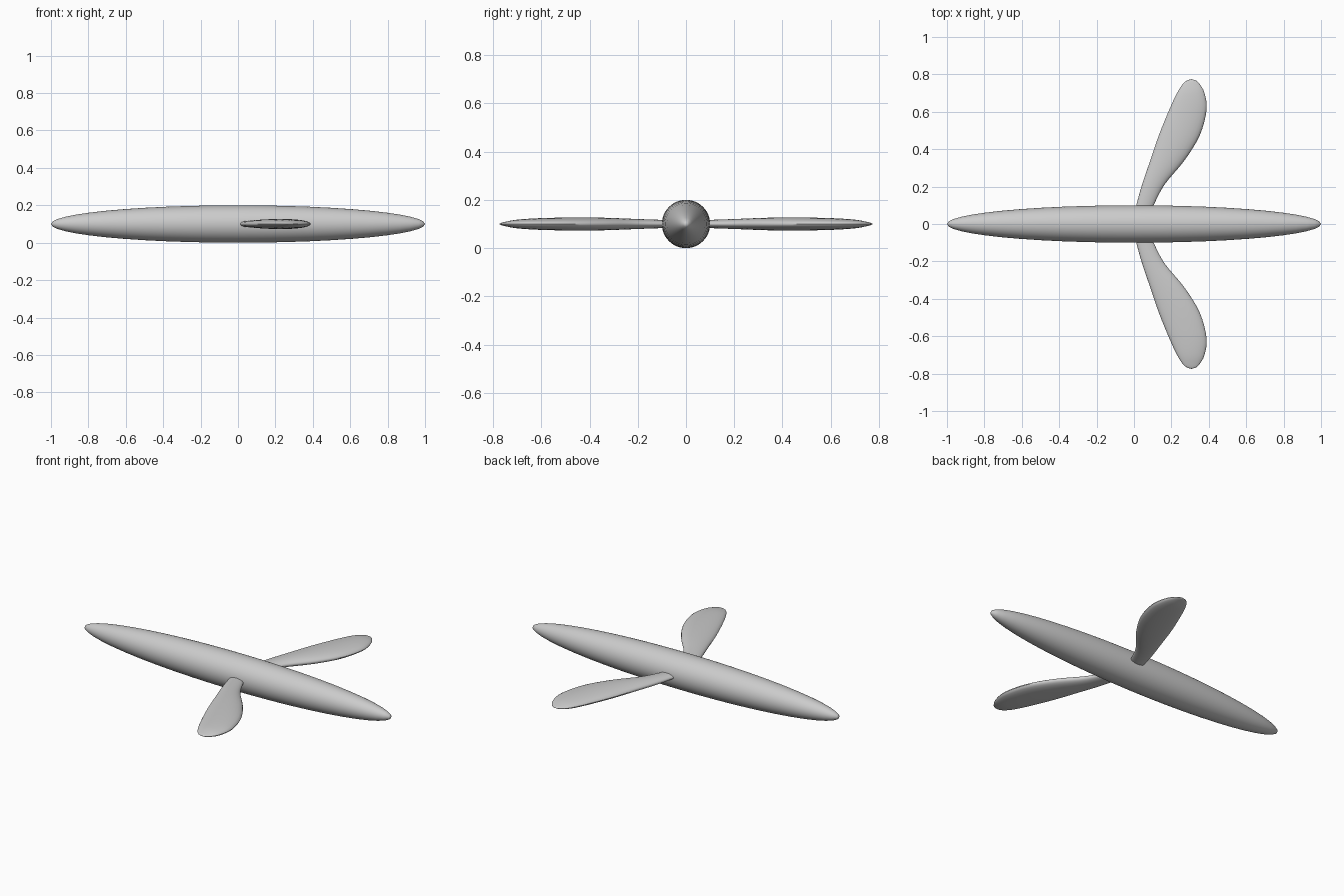
import bpy, bmesh, math
from mathutils import Vector

cube = bpy.data.objects.get("Cube")
if cube:
    bpy.data.objects.remove(cube, do_unlink=True)

gray = bpy.data.materials.new("plain gray")
gray.use_nodes = True
color = (0.6, 0.6, 0.6, 1)
gray.diffuse_color = color
gray.node_tree.nodes["Principled BSDF"].inputs["Base Color"].default_value = color

CENTER_Z = 0.1


def loft(name, rings, start_tip, end_tip):
    """Skin a list of rings; each end is closed by a fan to its tip."""
    bm = bmesh.new()
    loops = [[bm.verts.new(p) for p in ring] for ring in rings]
    n = len(loops[0])
    for a, b in zip(loops, loops[1:]):
        for i in range(n):
            j = (i + 1) % n
            bm.faces.new((a[i], a[j], b[j], b[i]))
    for loop, tip in ((loops[0], start_tip), (loops[-1], end_tip)):
        v = bm.verts.new(tip)
        for i in range(n):
            bm.faces.new((loop[i], loop[(i + 1) % n], v))
    bmesh.ops.recalc_face_normals(bm, faces=bm.faces)
    mesh = bpy.data.meshes.new(name)
    bm.to_mesh(mesh)
    bm.free()
    mesh.materials.append(gray)
    obj = bpy.data.objects.new(name, mesh)
    bpy.context.collection.objects.link(obj)
    bpy.ops.object.select_all(action="DESELECT")
    bpy.context.view_layer.objects.active = obj
    obj.select_set(True)
    bpy.ops.object.shade_smooth_by_angle(angle=math.radians(50))
    return obj


def ellipse(center, axis_a, axis_b, n):
    angles = [2 * math.pi * i / n for i in range(n)]
    return [center + axis_a * math.cos(t) + axis_b * math.sin(t) for t in angles]


# Slender spindle body along x
BANDS = 24
body_rings = []
for k in range(1, BANDS):
    t = math.pi * k / BANDS
    r = 0.1 * math.sin(t)
    body_rings.append(ellipse(Vector((-math.cos(t), 0, CENTER_Z)),
                              Vector((0, r, 0)), Vector((0, 0, r)), 48))
loft("body", body_rings, (-1, 0, CENTER_Z), (1, 0, CENTER_Z))

# Paddle fin stations: y, rear edge x, front edge x, half thickness
STATIONS = [
    (0.05, 0.00, 0.085, 0.015),
    (0.10, 0.012, 0.105, 0.017),
    (0.21, 0.043, 0.163, 0.021),
    (0.34, 0.087, 0.270, 0.026),
    (0.475, 0.133, 0.352, 0.027),
    (0.61, 0.188, 0.388, 0.024),
    (0.70, 0.230, 0.377, 0.018),
    (0.75, 0.262, 0.350, 0.009),
    (0.768, 0.285, 0.330, 0.004),
]


def smooth_stations(rows, steps):
    """Catmull-Rom interpolation between the fin stations."""
    pts = [Vector(r) for r in rows]
    pts = [pts[0]] + pts + [pts[-1]]
    out = []
    for a, b, c, d in zip(pts, pts[1:], pts[2:], pts[3:]):
        for s in range(steps):
            t = s / steps
            out.append(b + (c - a) * (t / 2)
                       + (a * 2 - b * 5 + c * 4 - d) * (t * t / 2)
                       + (b * 3 - a - c * 3 + d) * (t ** 3 / 2))
    return out + [pts[-1]]


# Mirrored pair of fins
for name, side in (("right_fin", -1), ("left_fin", 1)):
    rings = []
    for y, x0, x1, h in smooth_stations(STATIONS, 4):
        rings.append(ellipse(Vector(((x0 + x1) / 2, side * y, CENTER_Z)),
                             Vector(((x1 - x0) / 2, 0, 0)), Vector((0, 0, h)), 24))
    loft(name, rings, (0.042, side * 0.05, CENTER_Z), (0.307, side * 0.775, CENTER_Z))
